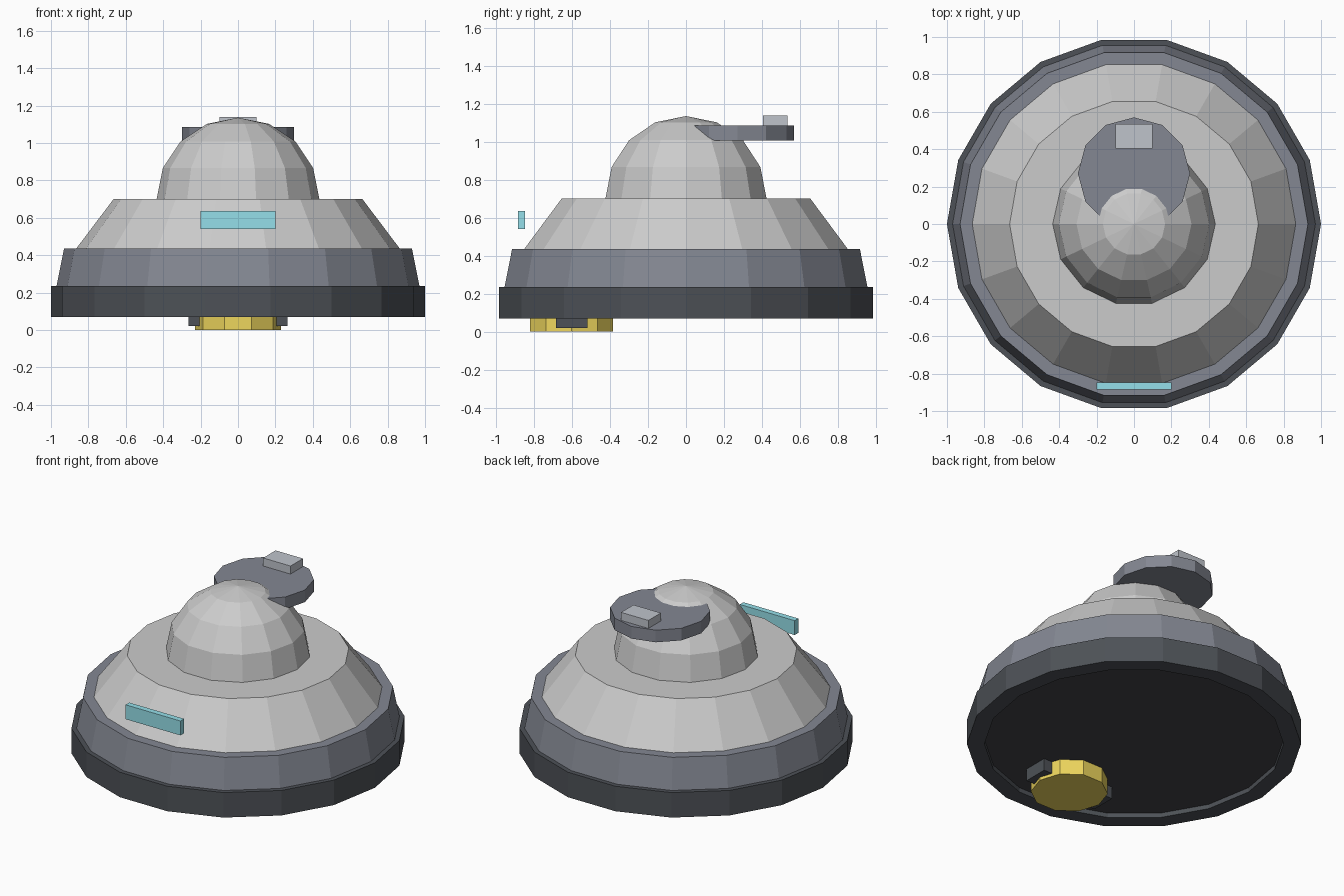
import bpy, bmesh, math

if "Cube" in bpy.data.objects:
    bpy.data.objects.remove(bpy.data.objects["Cube"])


def material(name, rgb):
    m = bpy.data.materials.new(name)
    m.diffuse_color = (*rgb, 1)
    m.use_nodes = True
    m.node_tree.nodes["Principled BSDF"].inputs["Base Color"].default_value = m.diffuse_color
    return m


DARK = material("dark_metal", (0.075, 0.083, 0.095))
STEEL = material("blue_steel", (0.23, 0.245, 0.29))
PALE = material("pale_steel", (0.52, 0.55, 0.60))
BLACK = material("underside_black", (0.055, 0.055, 0.065))
GLASS = material("cyan_glass", (0.30, 0.74, 0.82))
YELLOW = material("yellow_paint", (0.85, 0.67, 0.11))


def add_object(name, bm, mat=None):
    bmesh.ops.remove_doubles(bm, verts=bm.verts, dist=1e-5)
    bmesh.ops.recalc_face_normals(bm, faces=bm.faces)
    mesh = bpy.data.meshes.new(name)
    bm.to_mesh(mesh)
    bm.free()
    if mat:
        mesh.materials.append(mat)
    obj = bpy.data.objects.new(name, mesh)
    bpy.context.collection.objects.link(obj)
    return obj


def lathe(name, profile, sides, mat=None, y=0, closed=False):
    """Spin (radius, z) points around z; open profiles get end caps."""
    bm = bmesh.new()
    rings = []
    for r, z in profile:
        if r == 0:
            rings.append([bm.verts.new((0, y, z))] * sides)
        else:
            angles = [2 * math.pi * i / sides for i in range(sides)]
            rings.append([bm.verts.new((r * math.cos(a), y + r * math.sin(a), z)) for a in angles])
    pairs = list(zip(rings, rings[1:]))
    if closed:
        pairs.append((rings[-1], rings[0]))
    for a, b in pairs:
        for i in range(sides):
            j = (i + 1) % sides
            bm.faces.new(dict.fromkeys((a[i], a[j], b[j], b[i])))
    if not closed:
        for ring in (rings[0], rings[-1]):
            if ring[0] is not ring[1]:
                bm.faces.new(ring)
    return add_object(name, bm, mat)


def box(name, lo, hi, mat=None):
    bm = bmesh.new()
    bmesh.ops.create_cube(bm, size=1)
    for v in bm.verts:
        v.co = [(a + b) / 2 + c * (b - a) for a, b, c in zip(lo, hi, v.co)]
    return add_object(name, bm, mat)


# Stepped hull, 18 sides, with a recessed underside
lathe("base_rim", [(0.895, 0.07), (1.0, 0.07), (1.0, 0.235), (0.895, 0.235)], 18, DARK, closed=True)
lathe("underside_plate", [(0.897, 0.10), (0.897, 0.20)], 18, BLACK)
lathe("lower_hull", [(0.97, 0.235), (0.93, 0.435)], 18, STEEL)
lathe("upper_hull", [(0.865, 0.435), (0.665, 0.70)], 18)

# Faceted dome, the upper half of a 14-segment sphere
R = 0.435
dome = [(R * math.cos(math.radians(a)), 0.70 + R * math.sin(math.radians(a))) for a in (0, 22.5, 45, 67.5)]
lathe("dome", dome + [(0, 0.70 + R)], 14)

# Open hatch lid with its handle
lathe("hatch_lid", [(0.30, 1.005), (0.30, 1.085)], 12, STEEL, y=0.27)
box("hatch_handle", (-0.10, 0.405, 1.08), (0.10, 0.535, 1.138), PALE)

# Front viewing slit
box("front_window", (-0.20, -0.886, 0.54), (0.20, -0.848, 0.635), GLASS)

# Underside port and its side clamps
lathe("bottom_port", [(0.23, 0.0), (0.23, 0.12)], 10, YELLOW, y=-0.602)
for side, x in (("left", -0.235), ("right", 0.235)):
    box(side + "_port_clamp", (x - 0.03, -0.685, 0.02), (x + 0.03, -0.52, 0.11), DARK)
